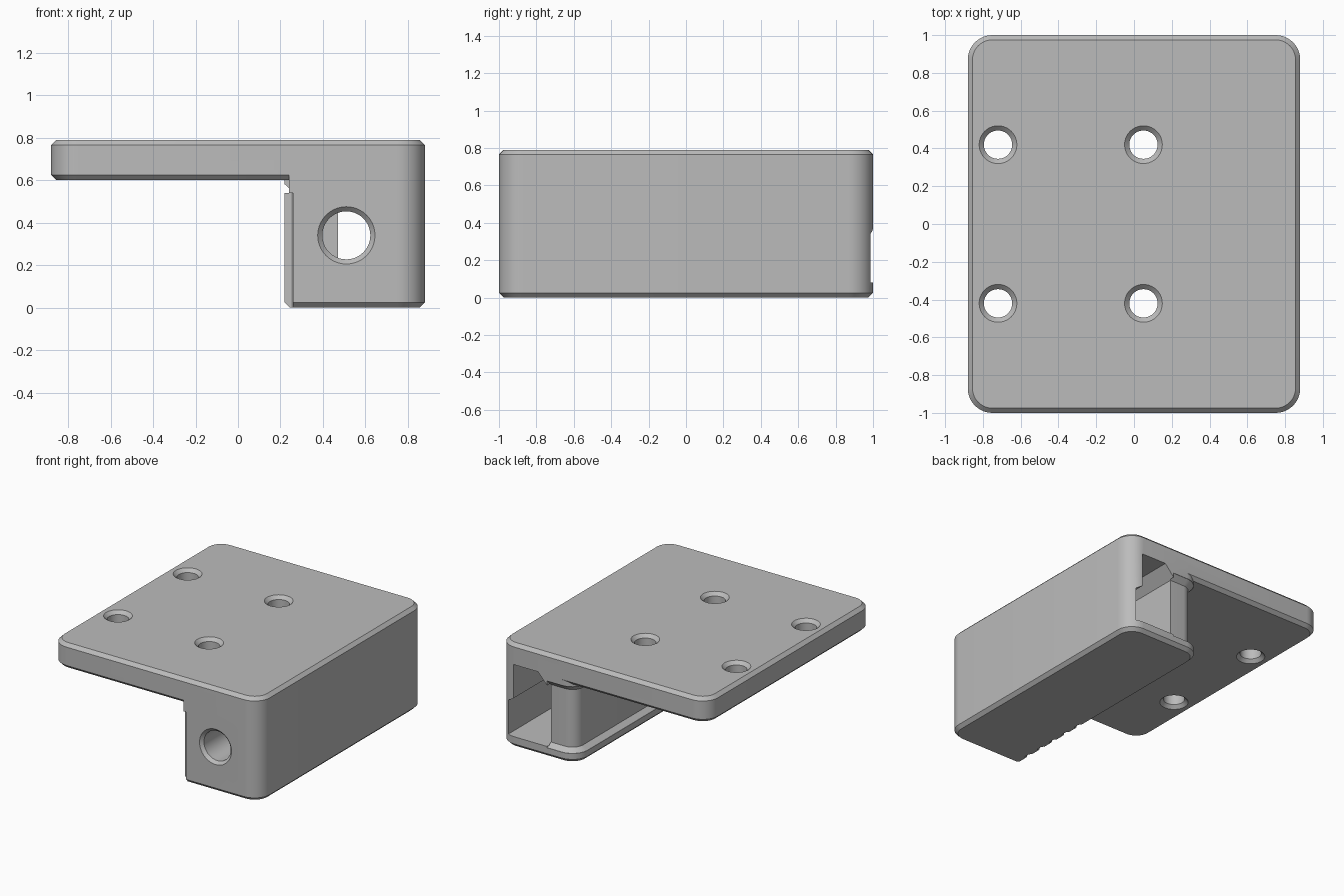
import bpy
import bmesh
from math import cos, sin, pi
from mathutils import Vector

cube = bpy.data.objects.get("Cube")
if cube:
    bpy.data.objects.remove(cube, do_unlink=True)

grey = bpy.data.materials.new("plain grey")
grey.use_nodes = True
COLOUR = (0.50, 0.50, 0.50, 1)
grey.diffuse_color = COLOUR
grey.node_tree.nodes["Principled BSDF"].inputs["Base Color"].default_value = COLOUR

CHAMFER, RADIUS, STEPS = 0.025, 0.13, 10


def loft(name, rings):
    """Closed solid skinned through rings of equal point count."""
    bm = bmesh.new()
    loops = [[bm.verts.new(p) for p in ring] for ring in rings]
    for a, b in zip(loops, loops[1:]):
        for i in range(len(a)):
            j = (i + 1) % len(a)
            bm.faces.new((a[i], a[j], b[j], b[i]))
    bm.faces.new(loops[0][::-1])
    bm.faces.new(loops[-1])
    bmesh.ops.recalc_face_normals(bm, faces=bm.faces)
    mesh = bpy.data.meshes.new(name)
    bm.to_mesh(mesh)
    bm.free()
    mesh.materials.append(grey)
    obj = bpy.data.objects.new(name, mesh)
    bpy.context.collection.objects.link(obj)
    return obj


def rounded(x0, x1, y0, y1, z, inset, radii):
    """Rectangle ring, corners back-left, back-right, front-right, front-left."""
    corners = [(x1, y1, -1, -1), (x0, y1, 1, -1), (x0, y0, 1, 1), (x1, y0, -1, 1)]
    ring = []
    for k, (x, y, sx, sy) in enumerate(corners):
        r = radii[k]
        if r == 0:
            ring.append((x + sx * inset, y + sy * inset, z))
            continue
        for i in range(STEPS + 1):
            a = pi / 2 * (k + i / STEPS)
            ring.append((x + sx * r + (r - inset) * cos(a),
                         y + sy * r + (r - inset) * sin(a), z))
    return ring


def slab(name, x0, x1, y0, y1, levels, radii):
    return loft(name, [rounded(x0, x1, y0, y1, z, d, radii) for z, d in levels])


def box(name, x0, x1, y0, y1, z0, z1):
    return slab(name, x0, x1, y0, y1, [(z0, 0), (z1, 0)], [0] * 4)


def drill(name, base, axis, stations, sides=40):
    """Round cutter along an axis from (distance, radius) stations."""
    axis = Vector(axis)
    u = axis.orthogonal().normalized()
    v = axis.cross(u)
    return loft(name, [[Vector(base) + axis * d
                        + (u * cos(2 * pi * i / sides) + v * sin(2 * pi * i / sides)) * r
                        for i in range(sides)] for d, r in stations])


def combine(target, tool, operation):
    mod = target.modifiers.new(operation, 'BOOLEAN')
    mod.operation, mod.object, mod.solver = operation, tool, 'EXACT'
    bpy.context.view_layer.objects.active = target
    bpy.ops.object.modifier_apply(modifier=mod.name)
    bpy.data.objects.remove(tool, do_unlink=True)


# Clamp body below the plate
bracket = slab("belt_clamp_bracket", 0.22, 0.88, -1, 1,
               [(0, CHAMFER), (CHAMFER, 0), (0.7, 0)],
               [RADIUS, RADIUS, 0, RADIUS])

# Belt channel around the rear post, with chamfered lips
combine(bracket, box("channel", 0.1, 0.475, -0.2, 1.1, 0.07, 0.58), 'DIFFERENCE')
post = slab("post", 0.22, 0.6, -0.3, 1,
            [(0.06, 0.002), (0.07, 0.002), (0.1, 0.04), (0.54, 0.04), (0.58, 0.002), (0.59, 0.002)],
            [0, RADIUS, 0, 0])
combine(bracket, post, 'UNION')

# Toothed belt grip along the front half of the inner wall
PITCH = 0.136
for k in range(6):
    y = -1 + PITCH * k
    groove = [(0.1, y - 0.047), (0.22, y - 0.047), (0.25, y - 0.035), (0.26, y - 0.02),
              (0.26, y + 0.02), (0.25, y + 0.035), (0.22, y + 0.047), (0.1, y + 0.047)]
    combine(bracket, loft("groove", [[(px, py, z) for px, py in groove]
                                     for z in (-0.1, 0.54)]), 'DIFFERENCE')
combine(bracket, box("relief", 0.1, 0.24, -1.1, -0.2, 0.54, 0.65), 'DIFFERENCE')

# Mounting plate
plate = slab("plate", -0.88, 0.88, -1, 1,
             [(0.6, CHAMFER), (0.6 + CHAMFER, 0), (0.79 - CHAMFER, 0), (0.79, CHAMFER)],
             [RADIUS] * 4)
combine(bracket, plate, 'UNION')

# Rear pocket
profile = [(0.47, 0.08), (0.81, 0.08), (0.81, 0.34), (0.76, 0.37),
           (0.76, 0.63), (0.55, 0.63), (0.47, 0.54)]
combine(bracket, loft("pocket", [[(x, y, z) for x, z in profile] for y in (-0.7, 1.1)]),
        'DIFFERENCE')

# Tensioning screw hole in the front
combine(bracket, drill("screw_hole", (0.51, -1, 0.34), (0, 1, 0),
                       [(-0.02, 0.155), (0.022, 0.113), (0.5, 0.113)]), 'DIFFERENCE')

# Four mounting holes, chamfered at both ends
for x in (-0.72, 0.05):
    for y in (-0.42, 0.42):
        combine(bracket, drill("mount_hole", (x, y, 0.6), (0, 0, 1),
                               [(-0.02, 0.12), (0.025, 0.075), (0.165, 0.075), (0.21, 0.12)]),
                'DIFFERENCE')

bpy.ops.object.select_all(action='DESELECT')
bracket.select_set(True)
bpy.context.view_layer.objects.active = bracket
bpy.ops.object.shade_smooth_by_angle(angle=0.5)
